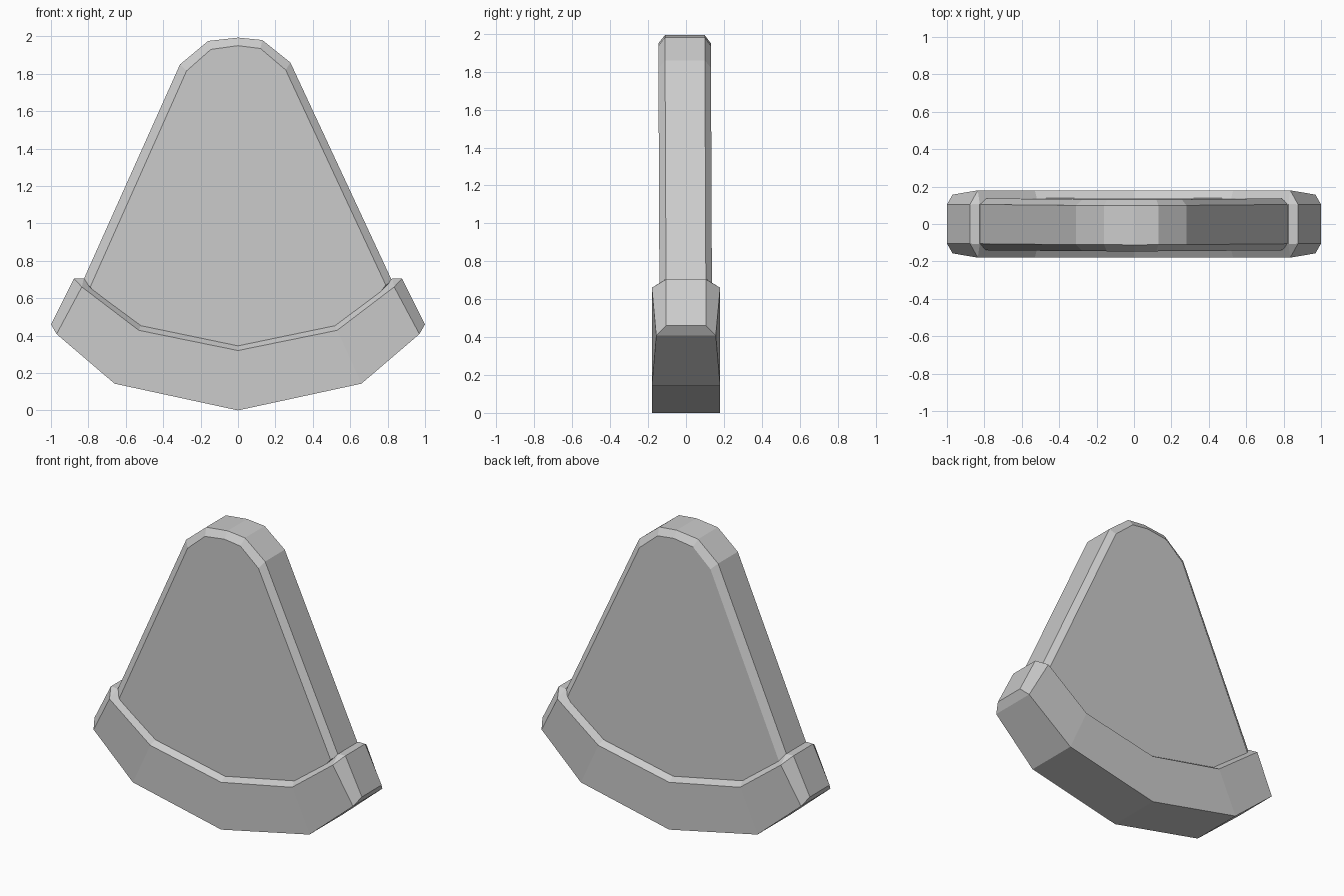
import bpy, bmesh

if "Cube" in bpy.data.objects:
    bpy.data.objects.remove(bpy.data.objects["Cube"])


def make_object(name, verts, faces):
    mesh = bpy.data.meshes.new(name)
    mesh.from_pydata(verts, [], faces)
    bm = bmesh.new()
    bm.from_mesh(mesh)
    bmesh.ops.recalc_face_normals(bm, faces=bm.faces)
    bm.to_mesh(mesh)
    bm.free()
    obj = bpy.data.objects.new(name, mesh)
    bpy.context.collection.objects.link(obj)
    return obj


# Slice body: chamfered wedge lofted from two outlines, bottom buried in the crust
outer = [(-.83, .69), (-.31, 1.85), (-.16, 1.975), (0, 1.993), (.13, 1.98),
         (.28, 1.86), (.825, .69), (.58, .36), (0, .22), (-.58, .36)]
inner = [(-.79, .66), (-.275, 1.815), (-.145, 1.93), (0, 1.95), (.12, 1.935),
         (.255, 1.82), (.79, .67), (.56, .37), (0, .23), (-.56, .37)]
n = len(outer)
verts = []
for outline, y in ((inner, -.14), (outer, -.105), (outer, .105), (inner, .137)):
    # tiny lean toward the front at the tip
    verts += [(x, y - .006 * (z - .6) / 1.4, z) for x, z in outline]
faces = [list(range(n)), list(range(3 * n, 4 * n))]
for r in range(3):
    for i in range(n):
        j = (i + 1) % n
        faces.append((r * n + i, r * n + j, r * n + n + j, r * n + n + i))
make_object("slice_body", verts, faces)

# Crust: sections of (x, half depth, z) for inner edge, face edge and base edge
right = [
    [(.52, .14, .453), (.53, .18, .428), (.66, .18, .143)],
    [(.825, .108, .705), (.835, .18, .66), (.97, .157, .408)],
]
centre = [(0, .14, .345), (0, .18, .32), (0, .18, 0)]
flip = lambda section: [(-x, y, z) for x, y, z in section]
sections = [flip(right[1]), flip(right[0]), centre, right[0], right[1]]
verts, faces = [], []
for a, b, c in sections:
    front = [(x, -y, z) for x, y, z in (a, b, c)]
    verts += front + [c, b, a]
for s in range(4):
    for i in range(6):
        j = (i + 1) % 6
        faces.append((s * 6 + i, s * 6 + j, s * 6 + 6 + j, s * 6 + 6 + i))

# Chamfered crust ends
for side, k in ((-1, 0), (1, 24)):
    c = len(verts)
    verts += [(side * .877, -.105, .705), (side, -.105, .46),
              (side, .105, .46), (side * .877, .105, .705)]
    faces += [(c, c + 1, c + 2, c + 3),
              (k, k + 1, c), (k + 1, k + 2, c + 1, c),
              (k + 2, k + 3, c + 2, c + 1),
              (k + 3, k + 4, c + 3, c + 2), (k + 4, k + 5, c + 3),
              (k + 5, k, c, c + 3)]
make_object("crust", verts, faces)
